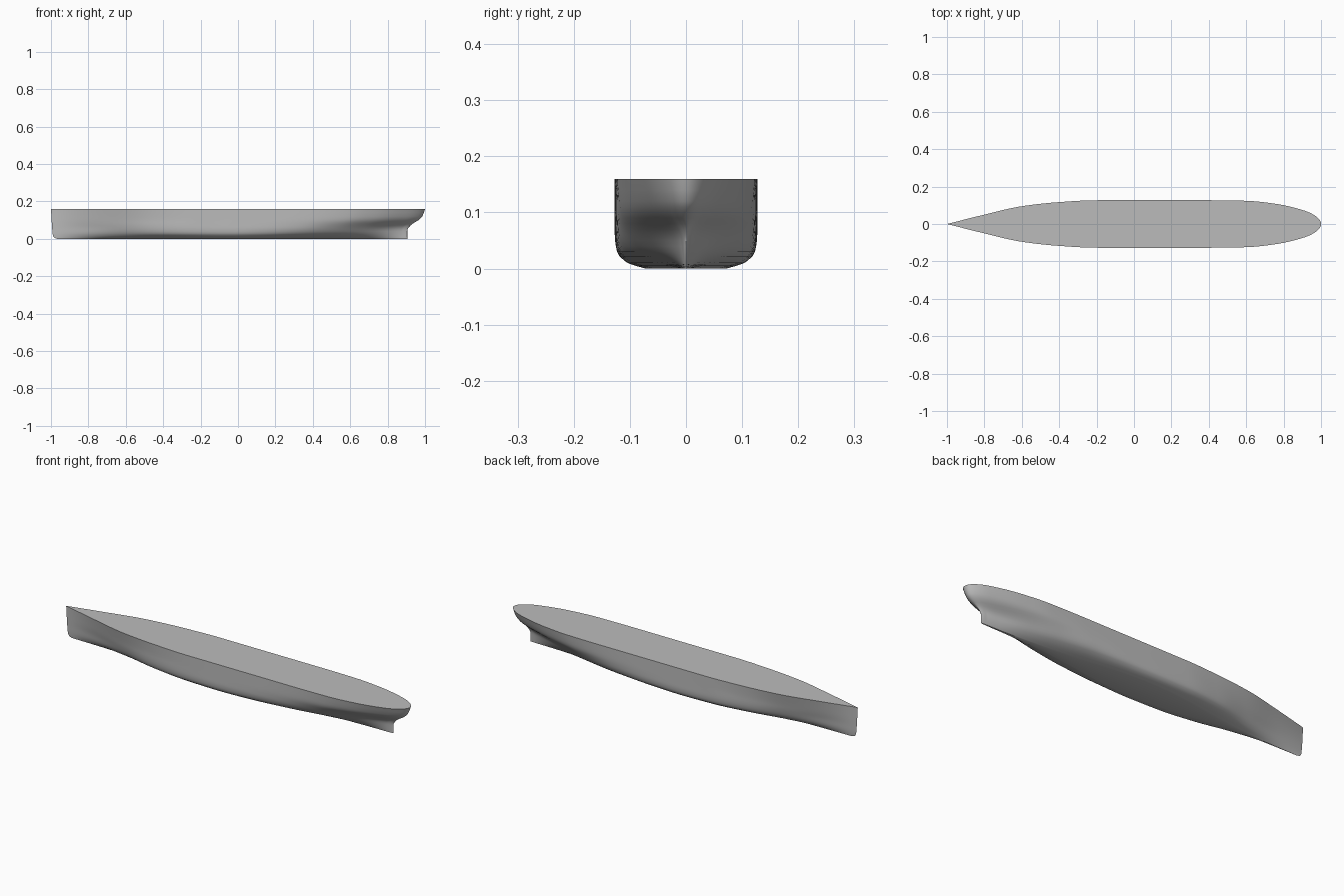
import bpy, bmesh, math

if "Cube" in bpy.data.objects:
    bpy.data.objects.remove(bpy.data.objects["Cube"])

# Plain grey paint for the whole hull
grey = bpy.data.materials.new("hull_grey")
grey.diffuse_color = (0.5, 0.5, 0.5, 1)
grey.use_nodes = True
grey.node_tree.nodes["Principled BSDF"].inputs["Base Color"].default_value = grey.diffuse_color


def interp(xs, ys, x):
    """Smooth monotone curve through the points (xs, ys)."""
    n = len(xs)
    d = [(ys[i + 1] - ys[i]) / (xs[i + 1] - xs[i]) for i in range(n - 1)]
    m = [d[0]] + [0 if d[i - 1] * d[i] <= 0 else 2 * d[i - 1] * d[i] / (d[i - 1] + d[i])
                  for i in range(1, n - 1)] + [d[-1]]
    i = 0
    while i < n - 2 and x > xs[i + 1]:
        i += 1
    h = xs[i + 1] - xs[i]
    t = (x - xs[i]) / h
    return ((1 + 2 * t) * (1 - t) ** 2 * ys[i] + t * (1 - t) ** 2 * h * m[i]
            + t * t * (3 - 2 * t) * ys[i + 1] + t * t * (t - 1) * h * m[i + 1])


# Half-breadths along the length (0 = bow, 1 = stern) for each waterline height
stations = [0, .1, .2, .3, .4, .5, .6, .7, .8, .875, .95, .985, 1]
waterlines = {
    0.0:  [0, .003, .012, .035, .062, .072, .060, .035, .015, .008, .004, .003, 0],
    0.01: [0, .012, .038, .074, .098, .104, .095, .072, .043, .024, .009, .004, 0],
    0.03: [0, .022, .058, .100, .120, .123, .119, .106, .077, .047, .017, .006, 0],
    0.06: [0, .028, .070, .108, .125, .127, .126, .120, .099, .069, .028, .010, 0],
    0.10: [0, .038, .081, .112, .126, .127, .127, .125, .116, .095, .056, .029, 0],
    0.16: [0, .050, .095, .117, .127, .127, .127, .127, .124, .109, .075, .043, 0],
}
heights = list(waterlines)

# Bow and stern outlines seen from the side
bow_z, bow_x = [0, .006, .02, .16], [-.965, -.982, -.99, -1.0]
stern_z = [0, .045, .06, .08, .10, .12, .14, .16]
stern_x = [.905, .905, .912, .932, .965, .985, .994, 1.0]

levels = [0, .002, .005, .01, .015, .022, .03, .04, .05, .06, .07, .08,
          .09, .10, .11, .12, .14, .16]
COLS = 90
us = [math.sin(math.pi / 2 * i / COLS) for i in range(COLS + 1)]

bm = bmesh.new()
rows = []
for z in levels:
    x0, x1 = interp(bow_z, bow_x, z), interp(stern_z, stern_x, z)
    row = []
    for u in us:
        y = interp(heights, [interp(stations, waterlines[h], u) for h in heights], z)
        if u > .985:  # round the stern end
            edge = interp(heights, [waterlines[h][-2] for h in heights], z)
            y = edge * math.sqrt(max(0, (1 - u) / .015))
        row.append(bm.verts.new((x0 + (x1 - x0) * u, -y, z)))
    rows.append(row)

# Flat bottom and deck run in to the centreline
bottom = [bm.verts.new((v.co.x, 0, v.co.z)) for v in rows[0]]
deck = [bm.verts.new((v.co.x, 0, v.co.z)) for v in rows[-1]]
rows = [bottom] + rows + [deck]
for a, b in zip(rows, rows[1:]):
    for i in range(COLS):
        bm.faces.new((a[i], a[i + 1], b[i + 1], b[i]))
bmesh.ops.remove_doubles(bm, verts=bm.verts, dist=1e-5)

# Mirror the half hull to the far side
other = bmesh.ops.duplicate(bm, geom=bm.verts[:] + bm.edges[:] + bm.faces[:])["geom"]
for v in other:
    if isinstance(v, bmesh.types.BMVert):
        v.co.y = -v.co.y
bmesh.ops.reverse_faces(bm, faces=[f for f in other if isinstance(f, bmesh.types.BMFace)])
bmesh.ops.remove_doubles(bm, verts=bm.verts, dist=1e-5)
bmesh.ops.recalc_face_normals(bm, faces=bm.faces)

mesh = bpy.data.meshes.new("ship_hull")
bm.to_mesh(mesh)
bm.free()
mesh.materials.append(grey)
hull = bpy.data.objects.new("ship_hull", mesh)
bpy.context.collection.objects.link(hull)
bpy.context.view_layer.objects.active = hull
hull.select_set(True)
bpy.ops.object.shade_smooth_by_angle(angle=math.radians(35))
